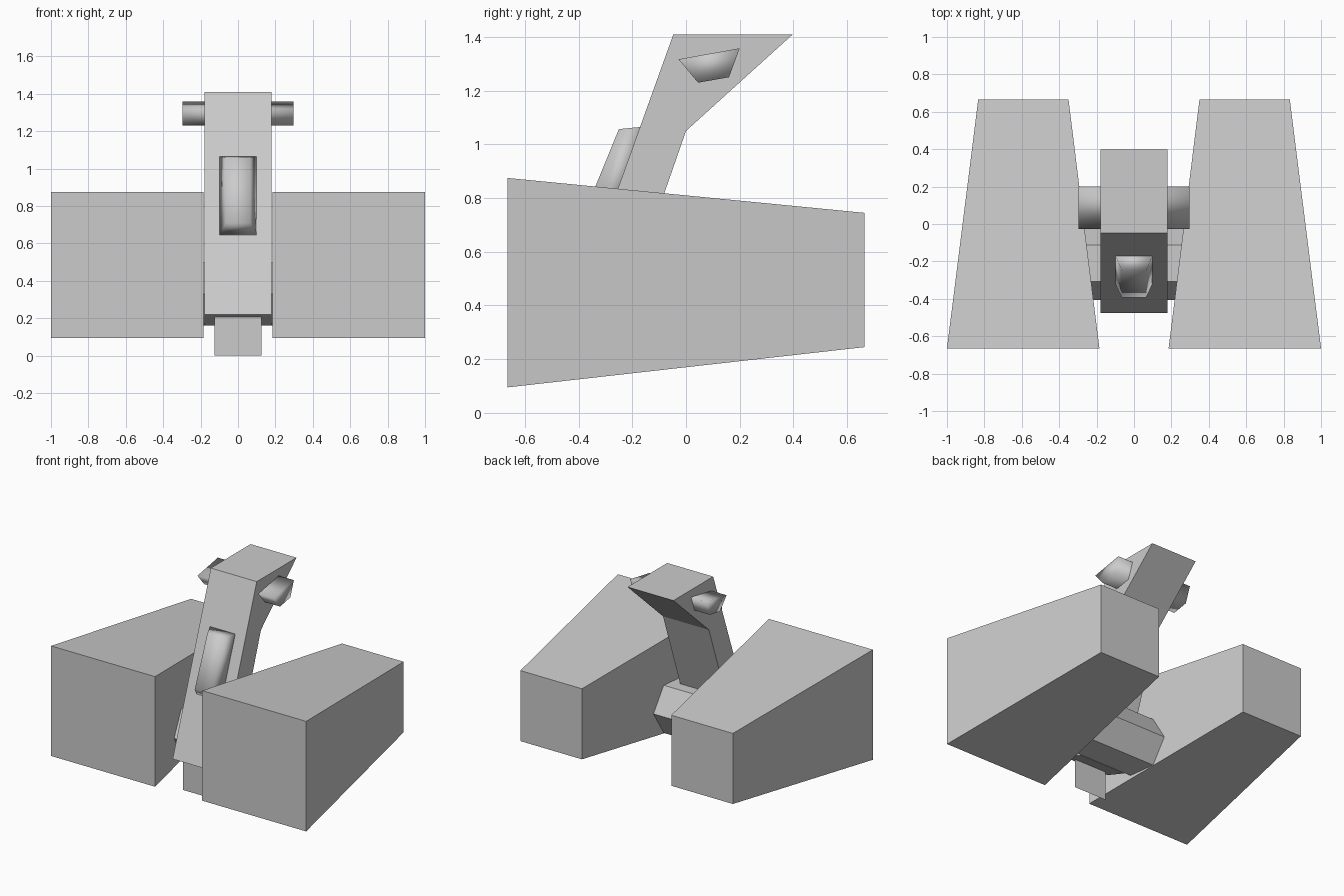
import bpy, bmesh, math

if "Cube" in bpy.data.objects:
    bpy.data.objects.remove(bpy.data.objects["Cube"])


def finish(name, bm, smooth=False):
    bmesh.ops.recalc_face_normals(bm, faces=bm.faces)
    mesh = bpy.data.meshes.new(name)
    bm.to_mesh(mesh)
    bm.free()
    mesh.shade_smooth() if smooth else mesh.shade_flat()
    obj = bpy.data.objects.new(name, mesh)
    bpy.context.collection.objects.link(obj)
    return obj


def loft(name, ring_a, ring_b, smooth=False):
    """Closed solid joining two matching rings of points."""
    bm = bmesh.new()
    a = [bm.verts.new(p) for p in ring_a]
    b = [bm.verts.new(p) for p in ring_b]
    bm.faces.new(a)
    bm.faces.new(b[::-1])
    n = len(a)
    for i in range(n):
        bm.faces.new((a[i], b[i], b[(i + 1) % n], a[(i + 1) % n]))
    return finish(name, bm, smooth)


def prism(name, profile, half, smooth=False):
    """Side profile (y, z) extruded across x."""
    return loft(name, [(-half, y, z) for y, z in profile],
                [(half, y, z) for y, z in profile], smooth)


# Tapered side blocks
def block_end(s, y, x0, x1, z0, z1):
    return [(s * x0, y, z0), (s * x1, y, z0), (s * x1, y, z1), (s * x0, y, z1)]


for side, s in (("left", -1), ("right", 1)):
    loft(side + "_block",
         block_end(s, -0.665, 0.185, 1.0, 0.095, 0.875),
         block_end(s, 0.665, 0.35, 0.833, 0.245, 0.745))

# Leaning neck with a flared head
prism("neck", [(-0.475, 0.22), (-0.31, 0.16), (0.0, 1.05),
               (0.398, 1.41), (-0.047, 1.41)], 0.18)

# Six-sided axle joining the blocks
prism("axle", [(-0.21 + 0.195 * math.cos(i * math.pi / 3),
                0.33 + 0.195 * math.sin(i * math.pi / 3)) for i in range(6)], 0.3)

# Cross bar whose ends stick out of the head
prism("head_bar", [(-0.028, 1.317), (0.045, 1.23), (0.16, 1.25), (0.2, 1.358)],
      0.298, smooth=True)

# Bevelled pad on the neck front
def pad_ring(half, top, bottom):
    return [(-half, *bottom), (half, *bottom), (half, *top), (-half, *top)]


loft("neck_pad", pad_ring(0.1, (-0.167, 1.065), (-0.318, 0.64)),
     pad_ring(0.065, (-0.25, 1.057), (-0.392, 0.71)), smooth=True)

# Flat tab hanging under the neck
bm = bmesh.new()
bm.faces.new([bm.verts.new((x, -0.435, z)) for x, z in
              ((-0.126, 0), (0.126, 0), (0.126, 0.205), (-0.126, 0.205))])
finish("bottom_tab", bm)
